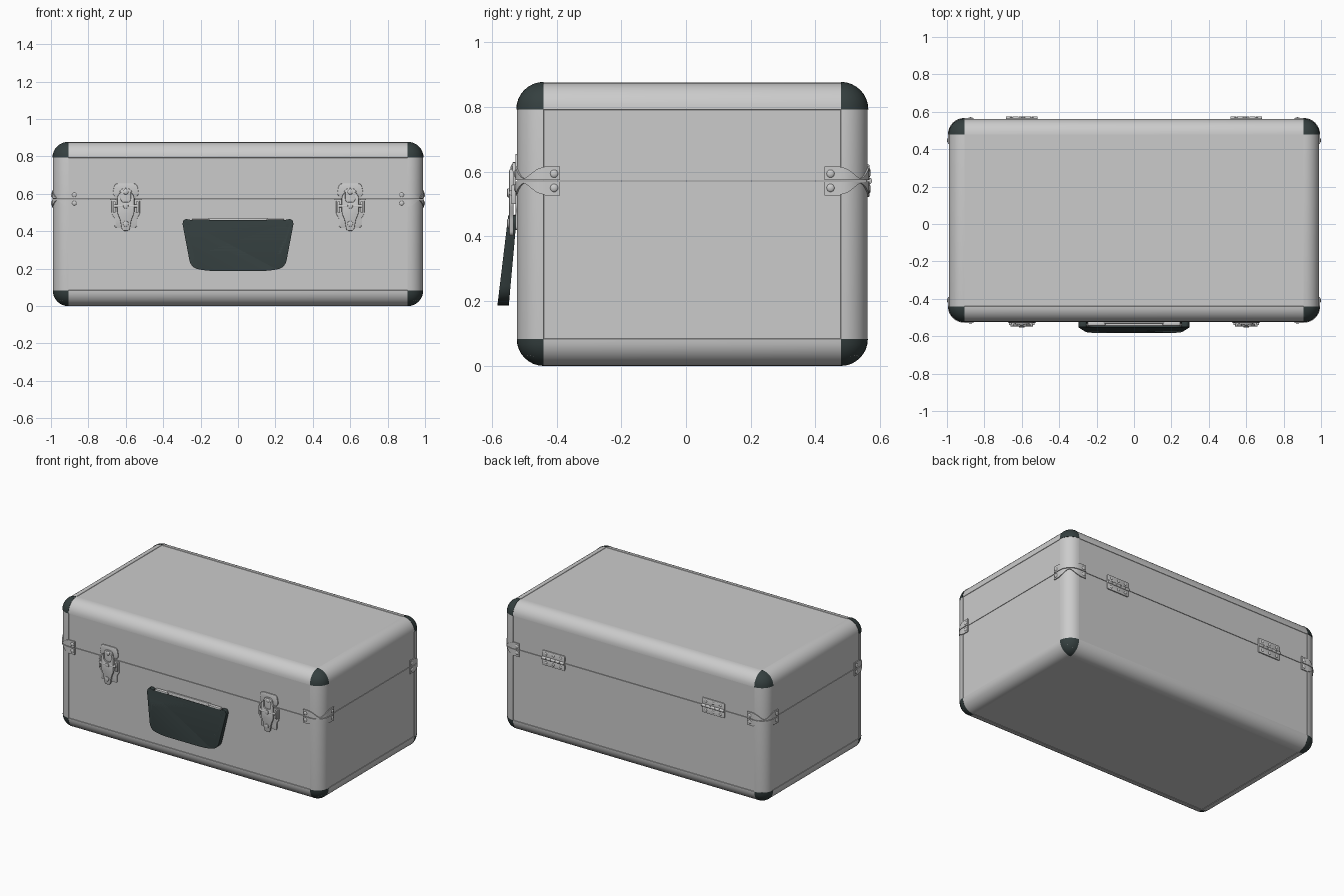
import bpy, bmesh, math
from mathutils import Vector, Matrix

if "Cube" in bpy.data.objects:
    bpy.data.objects.remove(bpy.data.objects["Cube"])

HX, Y0, Y1, H, R, SEAM = 0.99, -0.523, 0.562, 0.876, 0.083, 0.572
dark = bpy.data.materials.new("dark_plastic")
dark.diffuse_color = (0.035, 0.05, 0.05, 1)
dark.use_nodes = True
dark.node_tree.nodes["Principled BSDF"].inputs["Base Color"].default_value = dark.diffuse_color


def add(name, bm, mat=None, bevel=0, seg=2):
    bmesh.ops.recalc_face_normals(bm, faces=bm.faces)
    me = bpy.data.meshes.new(name)
    bm.to_mesh(me)
    bm.free()
    ob = bpy.data.objects.new(name, me)
    bpy.context.collection.objects.link(ob)
    if mat:
        me.materials.append(mat)
    if bevel:
        m = ob.modifiers.new("bevel", 'BEVEL')
        m.width, m.segments, m.limit_method = bevel, seg, 'ANGLE'
        m.angle_limit = math.radians(50)
    return ob


def cut(bm, co, no):
    """Remove what lies beyond a plane and close the hole."""
    geo = bm.verts[:] + bm.edges[:] + bm.faces[:]
    r = bmesh.ops.bisect_plane(bm, geom=geo, plane_co=co, plane_no=no, clear_outer=True)
    edges = [e for e in r['geom_cut'] if isinstance(e, bmesh.types.BMEdge)]
    bmesh.ops.contextual_create(bm, geom=edges)


def rounded(pts):
    """Round the corners of an outline given as (x, z, radius)."""
    out = []
    for i, (x, z, r) in enumerate(pts):
        p = Vector((x, z))
        if not r:
            out.append(p)
            continue
        a = p + (Vector(pts[i - 1][:2]) - p).normalized() * r
        b = p + (Vector(pts[(i + 1) % len(pts)][:2]) - p).normalized() * r
        for k in range(6):
            t = k / 5
            out.append(a * (1 - t) ** 2 + p * 2 * t * (1 - t) + b * t * t)
    return out


def prism(name, pts, y0, y1, cx=0, mat=None, bevel=0.003, shear=None):
    """Extrude an x-z outline along y."""
    bm = bmesh.new()
    f = bm.faces.new([bm.verts.new((cx + p.x, y0, p.y)) for p in rounded(pts)])
    r = bmesh.ops.extrude_face_region(bm, geom=[f])
    for v in r['geom']:
        if isinstance(v, bmesh.types.BMVert):
            v.co.y = y1
    if shear:
        for v in bm.verts:
            v.co.y = shear(v.co.y, v.co.z)
    return add(name, bm, mat, bevel)


def box(name, x0, x1, y0, y1, z0, z1, r=0.0, cx=0, bevel=0.003):
    return prism(name, [(x0, z0, r), (x1, z0, r), (x1, z1, r), (x0, z1, r)], y0, y1, cx, None, bevel)


def rod(name, c, r, length, axis, seg=16, bevel=0):
    bm = bmesh.new()
    rot = Matrix.Rotation(math.pi / 2, 4, {'X': 'Y', 'Y': 'X'}[axis])
    bmesh.ops.create_cone(bm, cap_ends=True, segments=seg, radius1=r, radius2=r, depth=length,
                          matrix=Matrix.Translation(c) @ rot)
    return add(name, bm, None, bevel)


def rivet(c, scale):
    bm = bmesh.new()
    bmesh.ops.create_uvsphere(bm, u_segments=14, v_segments=8, radius=1,
                              matrix=Matrix.Translation(c) @ Matrix.Diagonal((*scale, 1)))
    add("rivet", bm)


# Case: rounded block with slightly sunk panels, split at the seam
def case(name, co, no):
    bm = bmesh.new()
    bmesh.ops.create_cube(bm, size=1, matrix=Matrix.Translation((0, (Y0 + Y1) / 2, H / 2))
                          @ Matrix.Diagonal((2 * HX, Y1 - Y0, H, 1)))
    bmesh.ops.bevel(bm, geom=bm.edges[:], offset=R, segments=8, profile=0.5, affect='EDGES')
    panels = sorted(bm.faces, key=lambda f: -f.calc_area())[:6]
    bmesh.ops.inset_individual(bm, faces=panels, thickness=0.002, depth=-0.0025)
    cut(bm, co, no)
    add(name, bm)


case("case_base", (0, 0, SEAM - 0.0015), (0, 0, 1))
case("case_lid", (0, 0, SEAM + 0.0015), (0, 0, -1))

# Dark ball corners
for sx in (-1, 1):
    for y, sy in ((Y0, -1), (Y1, 1)):
        for z, sz in ((0, -1), (H, 1)):
            c = Vector((sx * (HX - R), y - sy * R, z - sz * R))
            bm = bmesh.new()
            bmesh.ops.create_uvsphere(bm, u_segments=32, v_segments=16, radius=R + (0.002 if sz > 0 else 0.0005),
                                      matrix=Matrix.Translation(c))
            for no in ((-sx, 0, 0), (0, -sy, 0), (0, 0, -sz)):
                cut(bm, c, no)
            add("corner_cap", bm, dark)

# Waisted brackets wrapping the upright edges, one per half
for sx in (-1, 1):
    for yy, sy in ((Y0, -1), (Y1, 1)):
        cx, cy, rr = sx * (HX - R), yy - sy * R, R + 0.002
        path = [(-0.05, rr, 0.045), (-0.004, rr, 0.045)]
        for k in range(13):
            a = math.pi / 2 * (1 - k / 12)
            path.append((rr * math.cos(a), rr * math.sin(a), 0.007 + 0.035 * abs(math.cos(2 * a)) ** 1.6))
        path += [(rr, -0.004, 0.045), (rr, -0.05, 0.045)]
        for sz in (-1, 1):
            bm = bmesh.new()
            rows = [(bm.verts.new((cx + sx * u, cy + sy * v, SEAM + sz * 0.002)),
                     bm.verts.new((cx + sx * u, cy + sy * v, SEAM + sz * h))) for u, v, h in path]
            for a, b in zip(rows, rows[1:]):
                bm.faces.new((a[0], b[0], b[1], a[1]))
            ob = add("edge_bracket", bm)
            m = ob.modifiers.new("thick", 'SOLIDIFY')
            m.thickness, m.offset = 0.006, 0
            z = SEAM + sz * 0.022
            rivet((cx - sx * 0.032, yy + sy * 0.003, z), (0.013, 0.006, 0.013))
            rivet((sx * (HX + 0.003), cy - sy * 0.032, z), (0.007, 0.013, 0.013))

# Latches
for cx in (-0.6, 0.6):
    F = Y0
    prism("latch_lid_plate", [(-.055, .58, 0), (.055, .58, 0), (.07, .6, .01), (.06, .655, .02),
                              (-.06, .655, .02), (-.07, .6, .01)], F + .004, F - .005, cx)
    prism("latch_base_plate", [(-.06, .42, .012), (.06, .42, .012), (.06, .47, .01), (.075, .49, .01),
                               (.075, .565, 0), (-.075, .565, 0), (-.075, .49, .01), (-.06, .47, .01)],
          F + .004, F - .005, cx)
    for s in (-1, 1):
        box("latch_cheek", s * .062 - .007, s * .062 + .007, F, F - .017, .5, .56, 0, cx)
    prism("latch_loop", [(-.035, .5, 0), (.035, .5, 0), (.035, .63, .034), (-.035, .63, .034)],
          F - .004, F - .014, cx)
    prism("latch_lever", [(-.02, .402, .015), (.02, .402, .015), (.03, .46, .01), (.046, .5, .01),
                          (.046, .59, .02), (.026, .61, 0), (.026, .555, .02), (-.026, .555, .02),
                          (-.026, .61, 0), (-.046, .59, .02), (-.046, .5, .01), (-.03, .46, .01)],
          F - .01, F - .024, cx)
    rod("latch_pin", (cx, F - .016, .535), .009, .12, 'X')
    rod("latch_button", (cx, F - .024, .535), .014, .012, 'Y', bevel=.003)
    rod("latch_lock", (cx, F - .022, .44), .015, .016, 'Y', bevel=.003)
    rivet((cx, F - .014, .61), (.014, .006, .014))

# Handle mount: thin middle strip with a hinge block at each end
box("handle_strip", -.16, .16, Y0 + .004, Y0 - .008, .42, .468)
rod("handle_rod", (0, Y0 - .015, .445), .007, .54, 'X')
for s in (-1, 1):
    box("handle_mount", s * .2 - .048, s * .2 + .048, Y0 + .004, Y0 - .022, .42, .466, 0, 0, .008)

# Dark carrying handle, leaning outwards toward the grip
half = [(.298, .447, .015), (.285, .466, .012), (.255, .462, .008), (.252, .43, .01), (.268, .415, .01),
        (.238, .276, .035)]
outer = [(.252, .203, .045), (.16, .187, .05)]
mirror = lambda pts: [(-x, z, r) for x, z, r in reversed(pts)]
prism("carry_handle", half + mirror(half) + mirror(outer)[::-1] + outer[::-1], -.015, .015, 0, dark, .009,
      lambda y, z: y * (0.9 + (.46 - z)) - .537 - .105 * (.46 - z))

# Back hinges
for cx in (-.6, .6):
    box("hinge_lid_leaf", -.085, .085, Y1 - .004, Y1 + .005, SEAM + .004, .622, .01, cx, .002)
    box("hinge_base_leaf", -.085, .085, Y1 - .004, Y1 + .005, .522, SEAM - .004, .01, cx, .002)
    for i in range(5):
        rod("hinge_knuckle", (cx - .068 + i * .034, Y1 + .004, SEAM), .01, .032, 'X', bevel=.001)
    for dx in (-.055, 0, .055):
        for dz in (-.03, .03):
            rivet((cx + dx, Y1 + .004, SEAM + dz), (.009, .005, .009))

# Apply modifiers and smooth the shading
bpy.ops.object.select_all(action='SELECT')
bpy.context.view_layer.objects.active = bpy.context.selected_objects[0]
bpy.ops.object.convert(target='MESH')
bpy.ops.object.shade_smooth_by_angle(angle=math.radians(35))
